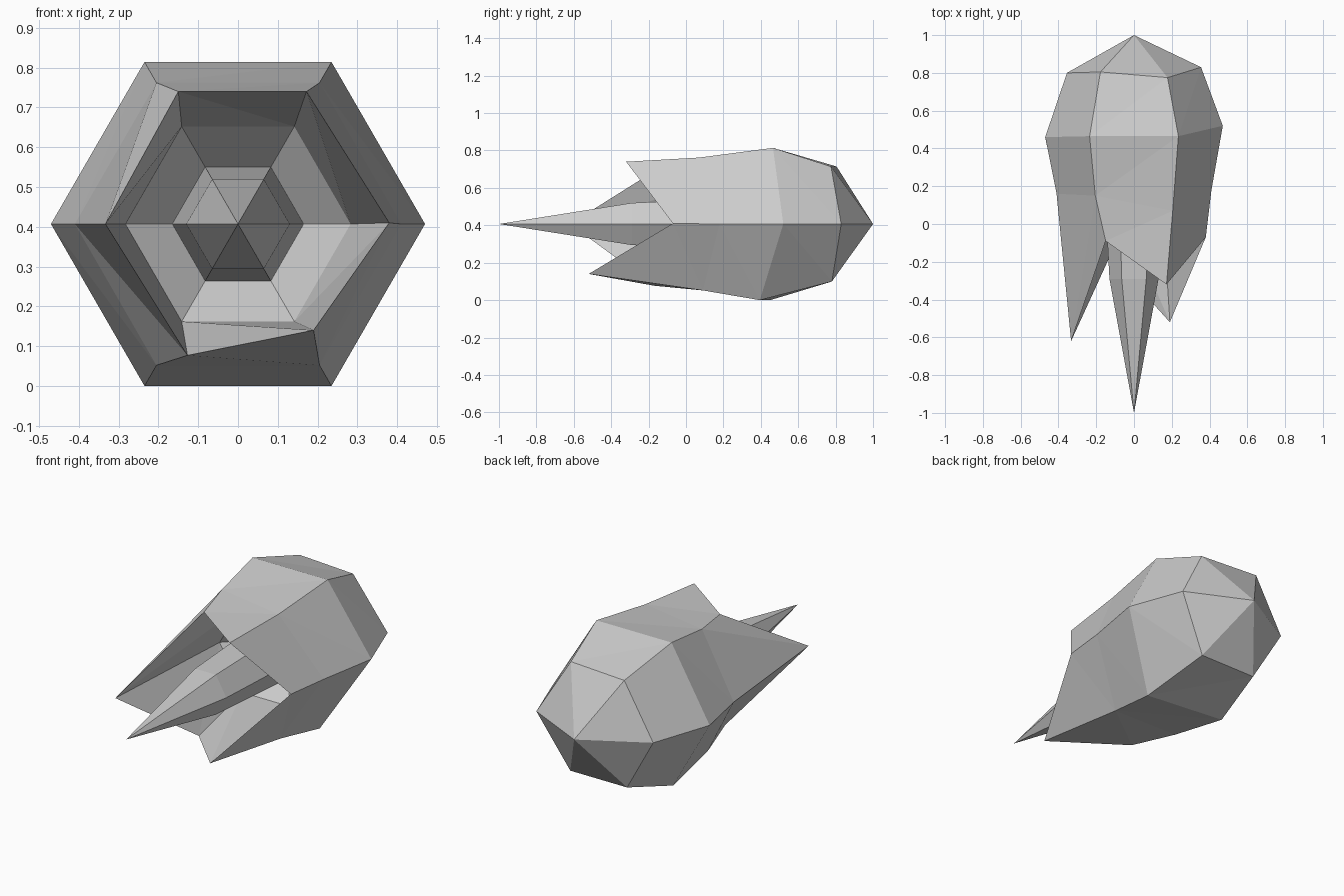
import bpy
import bmesh
from math import cos, sin, radians

cube = bpy.data.objects.get("Cube")
if cube:
    bpy.data.objects.remove(cube)

AXIS_Z = 0.407  # height of the long axis

grey = bpy.data.materials.new("plain_grey")
grey.use_nodes = True
colour = (0.6, 0.6, 0.6, 1)
grey.diffuse_color = colour
grey.node_tree.nodes["Principled BSDF"].inputs["Base Color"].default_value = colour


def hex_ring(bm, radius, depths):
    """Six corners around the long axis, each at its own y."""
    return [bm.verts.new((radius * cos(radians(60 * i)), y,
                          AXIS_Z + radius * sin(radians(60 * i))))
            for i, y in enumerate(depths)]


def band(bm, a, b, flipped=()):
    """Join two rings; each uneven quad is split along a chosen diagonal."""
    for i in range(6):
        j = (i + 1) % 6
        if i in flipped:
            bm.faces.new((a[i], a[j], b[j]))
            bm.faces.new((a[i], b[j], b[i]))
        else:
            bm.faces.new((a[i], a[j], b[i]))
            bm.faces.new((a[j], b[j], b[i]))


def cap(bm, ring, y):
    """Close a ring to a point on the axis."""
    tip = bm.verts.new((0, y, AXIS_Z))
    for i in range(6):
        bm.faces.new((ring[i], ring[(i + 1) % 6], tip))


bm = bmesh.new()

# Outer shell: domed back end, widest ring, tapering skirt
dome = hex_ring(bm, 0.355, (0.83, 0.775, 0.805, 0.80, 0.78, 0.78))
wide = hex_ring(bm, 0.47, (0.52, 0.465, 0.465, 0.46, 0.45, 0.395))
skirt = hex_ring(bm, 0.41, (0.18, 0.07, 0.15, 0.16, 0.10, 0.09))

# Jagged front rim
rim = [bm.verts.new(p) for p in (
    (0.38, -0.07, 0.41), (0.172, -0.32, 0.74), (-0.15, -0.09, 0.74),
    (-0.333, -0.62, 0.407), (-0.127, -0.17, 0.077), (0.19, -0.52, 0.14))]

# Hollow inside and the central spike
hollow = hex_ring(bm, 0.283, [0.24] * 6)
spike_base = hex_ring(bm, 0.165, [0.36] * 6)
spike_neck = hex_ring(bm, 0.13, [-0.29] * 6)

cap(bm, dome, 1)
band(bm, wide, dome)
band(bm, skirt, wide)
band(bm, rim, skirt, flipped=(4,))
band(bm, rim, hollow)
band(bm, hollow, spike_base)
band(bm, spike_base, spike_neck)
cap(bm, spike_neck, -1)

bmesh.ops.recalc_face_normals(bm, faces=bm.faces)
mesh = bpy.data.meshes.new("spiked_shell")
bm.to_mesh(mesh)
bm.free()
mesh.materials.append(grey)
shell = bpy.data.objects.new("spiked_shell", mesh)
bpy.context.collection.objects.link(shell)
